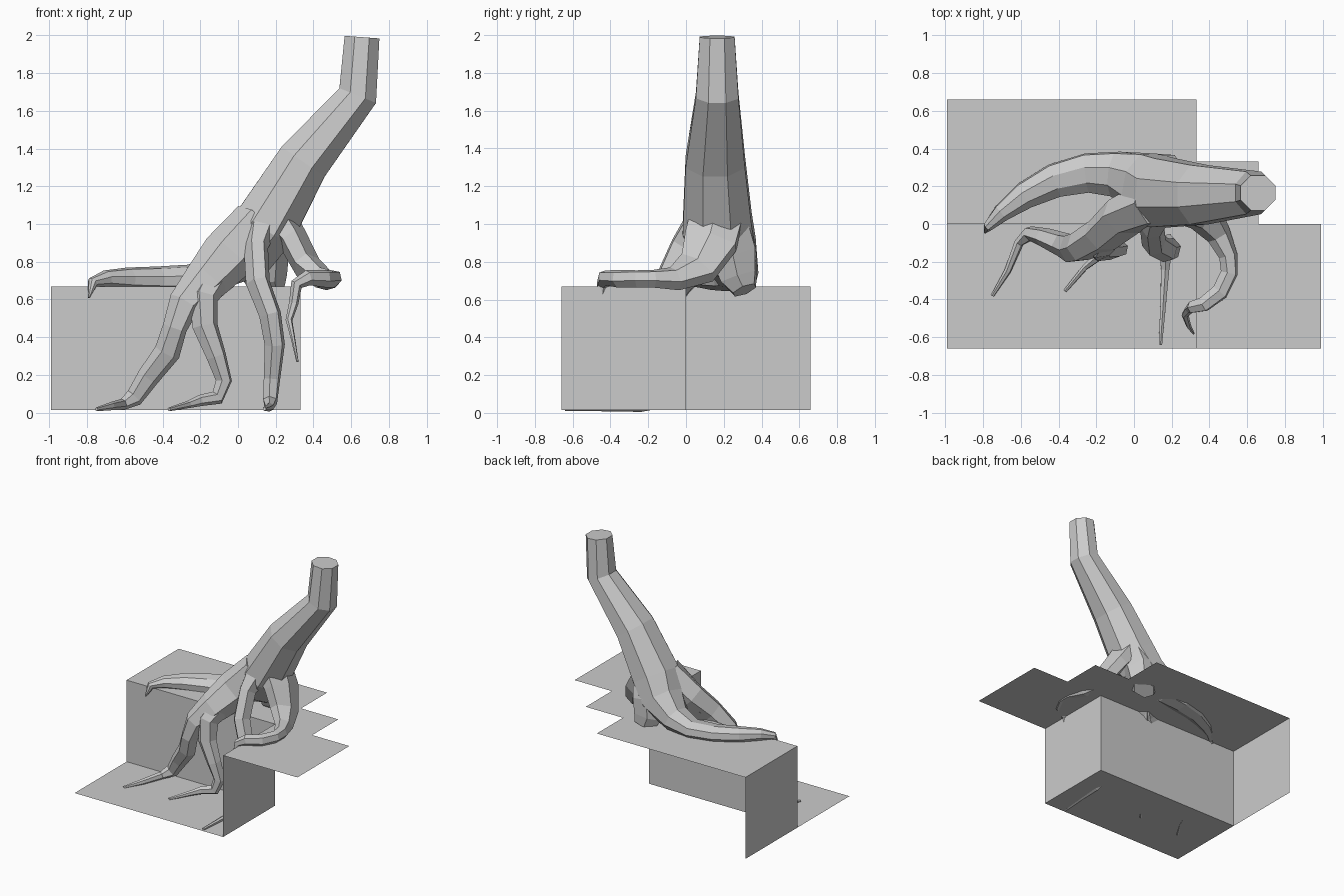
import bpy, bmesh, math
from mathutils import Vector


def sheet(name, verts, faces):
    me = bpy.data.meshes.new(name)
    me.from_pydata(verts, [], faces)
    ob = bpy.data.objects.new(name, me)
    bpy.context.collection.objects.link(ob)
    return ob


def root(name, rings, sides=6, side=(0, 1, 0)):
    """Faceted tube through rings of (x, y, z, sideways radius, other radius)."""
    bm = bmesh.new()
    pts = [Vector(r[:3]) for r in rings]
    u = Vector(side)
    loops = []
    for i, r in enumerate(rings):
        d1 = (pts[i] - pts[max(i - 1, 0)]).normalized()
        d2 = (pts[min(i + 1, len(pts) - 1)] - pts[i]).normalized()
        t = (d1 + d2).normalized()
        u = (u - t * u.dot(t)).normalized()
        w = t.cross(u)
        loop = []
        for k in range(sides):
            a = 2 * math.pi * (k + 0.5) / sides
            loop.append(bm.verts.new(pts[i] + u * math.cos(a) * r[3] + w * math.sin(a) * r[4]))
        loops.append(loop)
    for a, b in zip(loops, loops[1:]):
        for k in range(sides):
            n = (k + 1) % sides
            bm.faces.new((a[k], a[n], b[n], b[k]))
    bm.faces.new(loops[0])
    bm.faces.new(loops[-1])
    bmesh.ops.recalc_face_normals(bm, faces=bm.faces)
    me = bpy.data.meshes.new(name)
    bm.to_mesh(me)
    bm.free()
    ob = bpy.data.objects.new(name, me)
    bpy.context.collection.objects.link(ob)
    return ob


# Stepped ground: floor, three cliff walls, upper ledge
L, R, F, B, lo, hi = -0.99, 0.33, -0.66, 0.66, 0.015, 0.67
sheet("lower_ground", [(L, F, lo), (R, F, lo), (R, 0, lo), (L, 0, lo)], [(0, 1, 2, 3)])
path = [(L, B), (L, 0), (R, 0), (R, F)]
sheet("cliff_walls", [(x, y, z) for z in (lo, hi) for x, y in path],
      [(i, i + 1, i + 5, i + 4) for i in range(3)])
ledge = [(L, 0), (R, 0), (R, F), (0.99, F), (0.99, 0), (0.66, 0), (0.66, 0.33),
         (R, 0.33), (R, B), (L, B)]
sheet("upper_ledge", [(x, y, hi) for x, y in ledge], [tuple(range(len(ledge)))])

# Leaning trunk flowing into the long root lying along the ledge
root("trunk_and_ledge_root", [
    (0.657, 0.165, 1.99, 0.10, 0.10), (0.634, 0.165, 1.68, 0.122, 0.113),
    (0.345, 0.155, 1.33, 0.17, 0.15), (0.15, 0.165, 1.00, 0.20, 0.18),
    (0.05, 0.22, 0.85, 0.17, 0.16), (-0.10, 0.265, 0.755, 0.125, 0.10),
    (-0.25, 0.27, 0.715, 0.11, 0.07), (-0.42, 0.23, 0.71, 0.095, 0.065),
    (-0.58, 0.15, 0.71, 0.075, 0.06), (-0.70, 0.06, 0.71, 0.05, 0.045),
    (-0.77, -0.01, 0.69, 0.028, 0.03), (-0.79, -0.045, 0.61, 0.006, 0.006)], sides=8)

# Rear buttress under the trunk
root("rear_buttress", [
    (0.18, 0.19, 1.03, 0.15, 0.13), (0.15, 0.25, 0.85, 0.14, 0.12),
    (0.14, 0.28, 0.72, 0.11, 0.12), (0.16, 0.31, 0.65, 0.07, 0.09)])

# Left front root spilling over the cliff and forking in two
root("left_front_root", [
    (0.10, 0.11, 1.01, 0.13, 0.13), (-0.055, 0.04, 0.83, 0.11, 0.145),
    (-0.17, -0.06, 0.70, 0.095, 0.12), (-0.285, -0.12, 0.58, 0.085, 0.085),
    (-0.335, -0.13, 0.45, 0.08, 0.065), (-0.375, -0.11, 0.32, 0.065, 0.07),
    (-0.475, -0.07, 0.19, 0.05, 0.06), (-0.55, -0.05, 0.08, 0.04, 0.05),
    (-0.61, -0.10, 0.045, 0.025, 0.03), (-0.67, -0.25, 0.035, 0.018, 0.022),
    (-0.75, -0.38, 0.018, 0.009, 0.01)])
root("left_fork_root", [
    (-0.10, 0.0, 0.76, 0.09, 0.10), (-0.185, -0.11, 0.61, 0.08, 0.08),
    (-0.175, -0.14, 0.46, 0.055, 0.07), (-0.115, -0.14, 0.30, 0.05, 0.055),
    (-0.075, -0.13, 0.17, 0.045, 0.045), (-0.11, -0.14, 0.08, 0.04, 0.04),
    (-0.20, -0.18, 0.065, 0.025, 0.03), (-0.26, -0.23, 0.045, 0.016, 0.02),
    (-0.365, -0.355, 0.018, 0.01, 0.01)])

# Middle front root dropping down the cliff to a thin runner
root("middle_front_root", [
    (0.13, 0.09, 1.02, 0.10, 0.10), (0.095, -0.01, 0.88, 0.08, 0.065),
    (0.105, -0.10, 0.69, 0.075, 0.065), (0.17, -0.14, 0.52, 0.065, 0.06),
    (0.195, -0.13, 0.36, 0.06, 0.055), (0.18, -0.10, 0.18, 0.05, 0.045),
    (0.17, -0.12, 0.06, 0.04, 0.04), (0.165, -0.24, 0.03, 0.025, 0.025),
    (0.155, -0.42, 0.025, 0.016, 0.018), (0.14, -0.64, 0.02, 0.01, 0.01)])

# Right root: broad flare, hooking round on the ledge and hanging off its edge
root("right_hook_root", [
    (0.19, 0.17, 1.05, 0.16, 0.11), (0.295, 0.13, 0.91, 0.16, 0.08),
    (0.37, 0.06, 0.77, 0.12, 0.075), (0.45, -0.06, 0.71, 0.07, 0.06),
    (0.50, -0.17, 0.71, 0.05, 0.05), (0.505, -0.26, 0.71, 0.045, 0.05),
    (0.455, -0.36, 0.71, 0.045, 0.05), (0.37, -0.425, 0.715, 0.04, 0.045),
    (0.31, -0.44, 0.68, 0.032, 0.035), (0.295, -0.45, 0.58, 0.025, 0.025),
    (0.27, -0.48, 0.49, 0.018, 0.02), (0.29, -0.54, 0.40, 0.012, 0.015),
    (0.315, -0.58, 0.27, 0.006, 0.006)])
